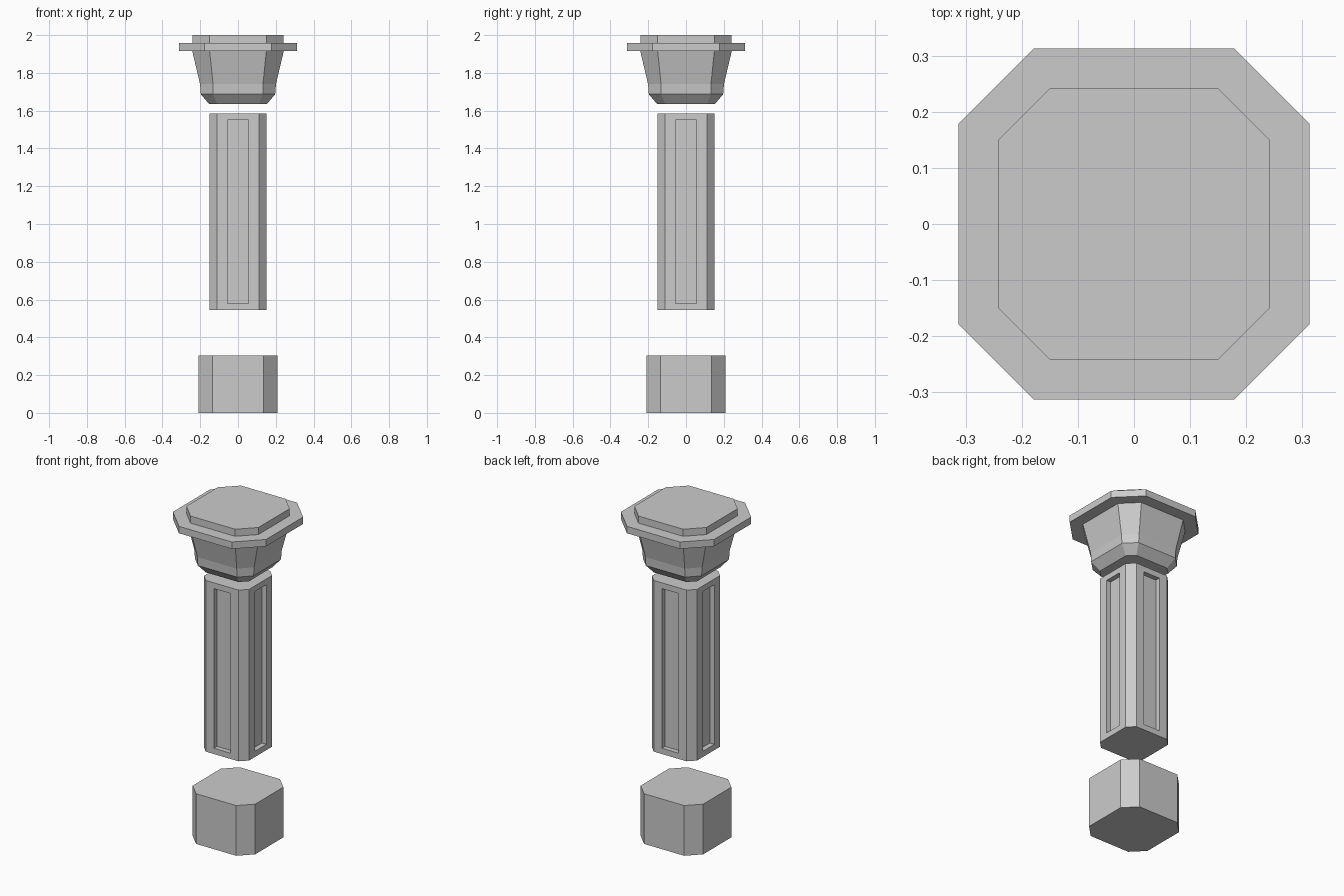
import bpy, bmesh
from mathutils import Matrix

if "Cube" in bpy.data.objects:
    bpy.data.objects.remove(bpy.data.objects["Cube"])


def ring(bm, half, flat, z):
    # square with cut corners: half = outer half width, flat = half length of main side
    pts = [(flat, -half), (half, -flat), (half, flat), (flat, half),
           (-flat, half), (-half, flat), (-half, -flat), (-flat, -half)]
    return [bm.verts.new((x, y, z)) for x, y in pts]


def finish(bm, name):
    bmesh.ops.recalc_face_normals(bm, faces=bm.faces)
    mesh = bpy.data.meshes.new(name)
    bm.to_mesh(mesh)
    bm.free()
    obj = bpy.data.objects.new(name, mesh)
    bpy.context.collection.objects.link(obj)
    return obj


def octagon_stack(name, sections):
    bm = bmesh.new()
    rings = [ring(bm, *s) for s in sections]
    bm.faces.new(rings[0])
    bm.faces.new(rings[-1])
    for a, b in zip(rings, rings[1:]):
        for i in range(8):
            j = (i + 1) % 8
            bm.faces.new((a[i], a[j], b[j], b[i]))
    return finish(bm, name)


# Pedestal block
octagon_stack("base", [(0.21, 0.135, 0), (0.21, 0.135, 0.305)])

# Shaft with a recessed panel on each of the four wide sides
shaft = octagon_stack("shaft", [(0.152, 0.11, 0.545), (0.152, 0.11, 1.585)])
bm = bmesh.new()
bm.from_mesh(shaft.data)
wide = [f for f in bm.faces if abs(f.normal.z) < 0.1
        and max(abs(f.normal.x), abs(f.normal.y)) > 0.99]
for f in wide:
    n = f.normal.copy()
    bmesh.ops.inset_individual(bm, faces=[f], thickness=0.02)
    for v in f.verts:  # set the panel outline
        side = 1 if abs(n.x) > 0.5 else 0
        v.co[side] = 0.055 if v.co[side] > 0 else -0.055
        v.co.z = 1.55 if v.co.z > 1 else 0.58
    r = bmesh.ops.extrude_discrete_faces(bm, faces=[f])
    for v in r["faces"][0].verts:
        v.co -= n * 0.03
bm.to_mesh(shaft.data)
bm.free()

# Flared capital, projecting slab and top cap
octagon_stack("capital", [
    (0.152, 0.11, 1.634), (0.197, 0.132, 1.687), (0.201, 0.132, 1.74),
    (0.242, 0.15, 1.915), (0.313, 0.178, 1.915), (0.313, 0.178, 1.957),
    (0.242, 0.15, 1.957), (0.242, 0.15, 2.0)])
